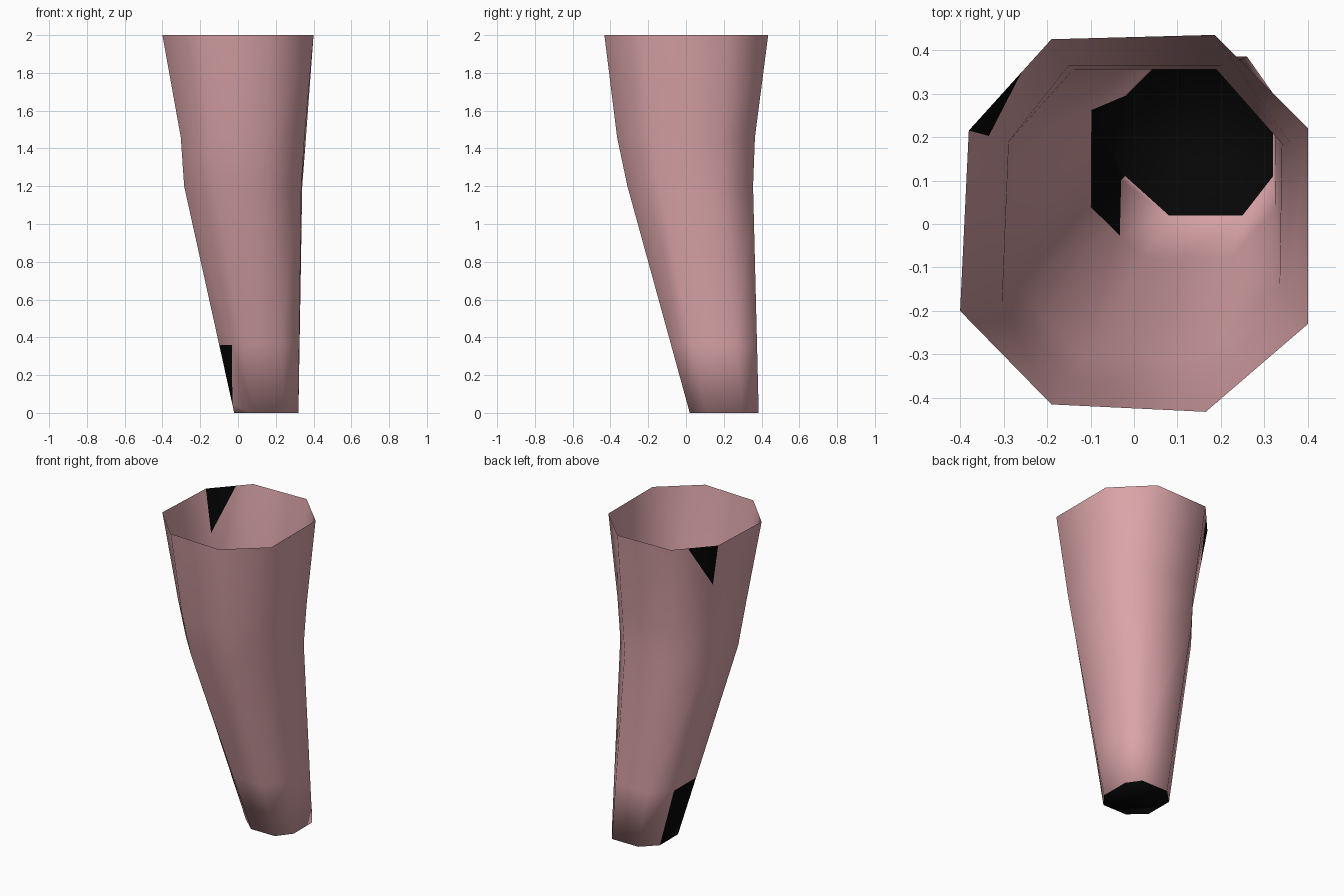
import bpy, bmesh
from mathutils import Vector

if "Cube" in bpy.data.objects:
    bpy.data.objects.remove(bpy.data.objects["Cube"])

def material(name, rgb):
    m = bpy.data.materials.new(name)
    m.diffuse_color = (*rgb, 1)
    m.use_nodes = True
    m.node_tree.nodes["Principled BSDF"].inputs["Base Color"].default_value = m.diffuse_color
    return m

# Cross-sections of the bent tapering tube, from back-left round clockwise
foot = [(.07, .385), (.26, .385), (.32, .30), (.32, .11),
        (.25, .02), (.08, .02), (-.02, .11), (-.02, .295)]
knee = [(-.14, .355), (.19, .355), (.34, .185), (.335, -.14),
        (.16, -.31), (-.12, -.31), (-.285, -.125), (-.28, .185)]
upper = [(-.15, .365), (.20, .365), (.36, .185), (.352, -.18),
         (.16, -.365), (-.15, -.355), (-.303, -.18), (-.288, .19)]
rim = [(-.19, .425), (.185, .435), (.40, .22), (.40, -.23),
       (.165, -.432), (-.19, -.415), (-.40, -.20), (-.38, .215)]
ankle = [tuple(a * .7 + b * .3 for a, b in zip(p, q)) for p, q in zip(foot, knee)]

bm = bmesh.new()
rings = [[bm.verts.new((x, y, z)) for x, y in sec] for sec, z in
         ((foot, 0), (ankle, .36), (knee, 1.2), (upper, 1.46), (rim, 2))]

# Tube walls
walls = {}
for r in range(4):
    for i in range(8):
        j = (i + 1) % 8
        walls[r, i] = bm.faces.new((rings[r][j], rings[r][i], rings[r + 1][i], rings[r + 1][j]))

# Dark closed bottom and dark left panel of the foot
cap = bm.faces.new(rings[0])
cap.material_index = 1
walls[0, 6].material_index = 1

def dark_corner(face, corner, a, b):
    """Cut one wall from a to b and darken the side that holds the corner."""
    face.normal_update()
    normal = (b - a).cross(face.normal).normalized()
    if (corner - a).dot(normal) < 0:
        normal = -normal
    cut = bmesh.ops.bisect_plane(bm, geom=[face] + list(face.edges) + list(face.verts),
                                 plane_co=a, plane_no=normal, dist=1e-5)
    for f in cut['geom']:
        if isinstance(f, bmesh.types.BMFace) and (f.calc_center_median() - a).dot(normal) > 0:
            f.material_index = 1

co = [[v.co.copy() for v in ring] for ring in rings]
# Dark notch beside the foot panel
dark_corner(walls[0, 5], co[1][6], co[1][6].lerp(co[1][5], .56), co[0][6].lerp(co[1][6], .12))
# Dark notch hanging from the rim
dark_corner(walls[3, 7], co[4][7], co[4][7].lerp(co[4][0], .64), co[4][7].lerp(co[3][7], .5))

bmesh.ops.recalc_face_normals(bm, faces=bm.faces)
if cap.normal.z > 0:
    bmesh.ops.reverse_faces(bm, faces=bm.faces)
for f in bm.faces:
    f.smooth = True

mesh = bpy.data.meshes.new("tapered_tube")
bm.to_mesh(mesh)
bm.free()
mesh.materials.append(material("dusty pink", (.70, .37, .39)))
mesh.materials.append(material("black", (.002, .002, .002)))
bpy.context.collection.objects.link(bpy.data.objects.new("tapered_tube", mesh))
